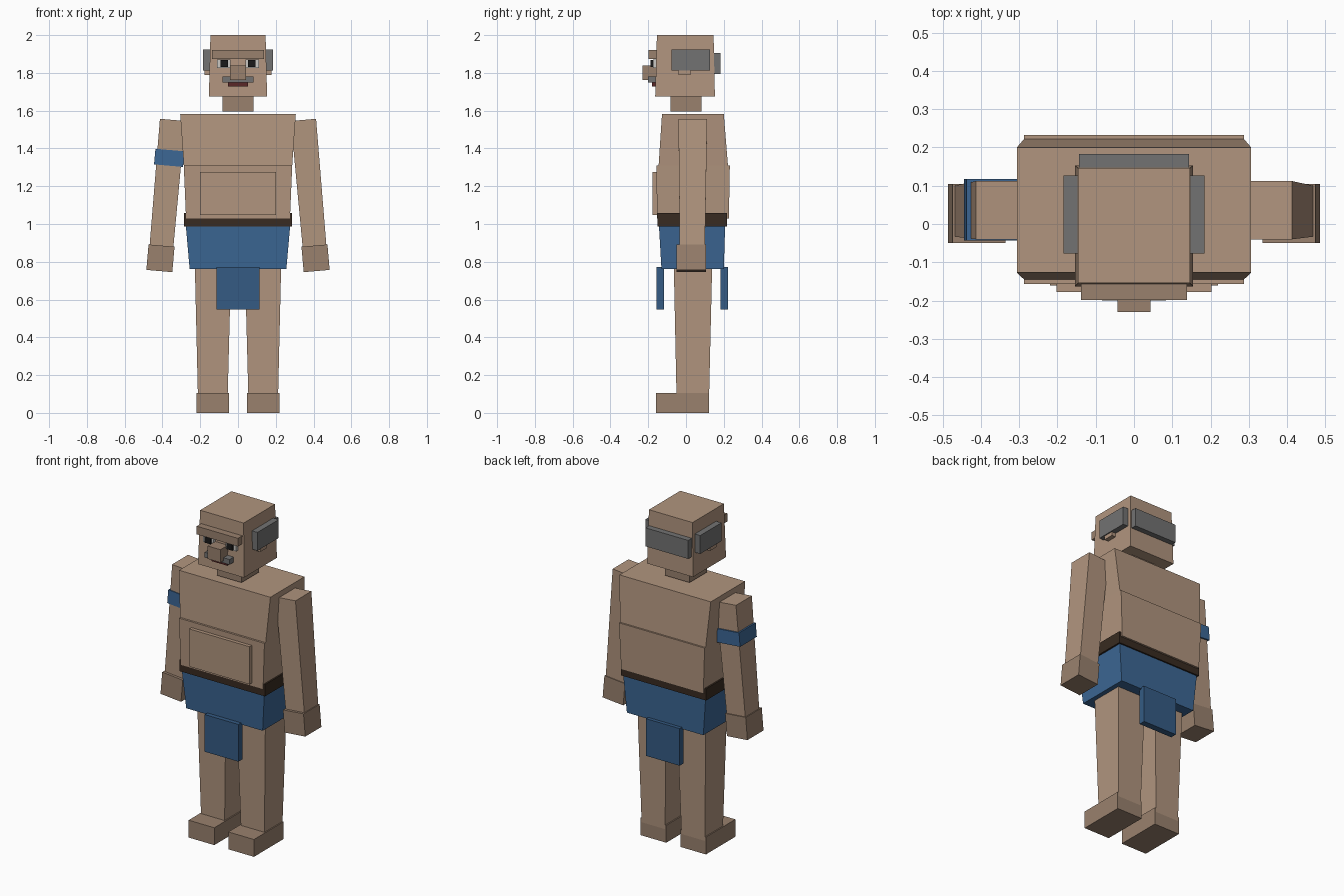
import bpy
from math import radians

if "Cube" in bpy.data.objects:
    bpy.data.objects.remove(bpy.data.objects["Cube"])


def material(name, r, g, b):
    m = bpy.data.materials.new(name)
    m.diffuse_color = (r, g, b, 1)
    m.use_nodes = True
    m.node_tree.nodes["Principled BSDF"].inputs["Base Color"].default_value = m.diffuse_color
    return m


SKIN = material("skin", 0.44, 0.30, 0.21)
DARK_SKIN = material("dark_skin", 0.32, 0.22, 0.155)
BLUE = material("blue_cloth", 0.045, 0.135, 0.30)
DEEP_BLUE = material("deep_blue_cloth", 0.035, 0.105, 0.23)
LEATHER = material("leather", 0.04, 0.024, 0.015)
HAIR = material("grey_hair", 0.17, 0.17, 0.17)
WHITE = material("eye_white", 0.6, 0.58, 0.55)
BLACK = material("black", 0.01, 0.01, 0.01)
LIP = material("lip", 0.10, 0.02, 0.02)


def block(name, mat, x, y, z, top_x=None, top_y=None, loc=(0, 0, 0), tilt=0):
    """Six-sided block; ranges are (min, max), optionally tapering to a top range."""
    verts = []
    for (x0, x1), (y0, y1), h in ((x, y, z[0]), (top_x or x, top_y or y, z[1])):
        verts += [(x0, y0, h), (x1, y0, h), (x1, y1, h), (x0, y1, h)]
    faces = [(3, 2, 1, 0), (4, 5, 6, 7)]
    faces += [(i, (i + 1) % 4, (i + 1) % 4 + 4, i + 4) for i in range(4)]
    mesh = bpy.data.meshes.new(name)
    mesh.from_pydata(verts, [], faces)
    mesh.materials.append(mat)
    ob = bpy.data.objects.new(name, mesh)
    ob.location = loc
    ob.rotation_euler = (0, radians(tilt), 0)
    bpy.context.collection.objects.link(ob)
    return ob


def sym(w):
    return (-w, w)


def side_range(s, a, b):
    return tuple(sorted((s * a, s * b)))


# Head and neck
block("head", SKIN, sym(0.154), (-0.163, 0.153), (1.675, 2.0), sym(0.146), (-0.154, 0.146))
block("neck", DARK_SKIN, sym(0.082), sym(0.083), (1.595, 1.69))

# Face
block("brow", DARK_SKIN, sym(0.138), (-0.198, -0.14), (1.873, 1.922))
block("nose", DARK_SKIN, sym(0.043), (-0.23, -0.14), (1.762, 1.84))
block("moustache", HAIR, sym(0.083), (-0.2, -0.14), (1.748, 1.78))
block("mouth", LIP, sym(0.053), (-0.18, -0.14), (1.727, 1.75))

# Back hair
block("back_hair", HAIR, sym(0.143), (0.13, 0.183), (1.793, 1.905))

# Torso
block("chest", SKIN, sym(0.287), (-0.145, 0.222), (1.31, 1.583), sym(0.306), (-0.127, 0.2))
block("belly", SKIN, sym(0.275), (-0.153, 0.227), (1.028, 1.31), sym(0.287), (-0.157, 0.232))
block("belly_panel", SKIN, sym(0.202), (-0.178, -0.13), (1.047, 1.275))
block("belt", LEATHER, sym(0.286), (-0.15, 0.216), (0.986, 1.057))

# Loincloth with front and back flaps
block("loincloth", BLUE, sym(0.256), (-0.13, 0.2), (0.762, 0.988), sym(0.276), (-0.143, 0.207))
block("front_flap", DEEP_BLUE, sym(0.113), (-0.157, -0.117), (0.547, 0.772))
block("back_flap", DEEP_BLUE, sym(0.113), (0.183, 0.222), (0.547, 0.772))

# Paired parts
for s, side in ((-1, "right"), (1, "left")):
    block(side + "_eye", WHITE, side_range(s, 0.04, 0.11), (-0.176, -0.14), (1.827, 1.87))
    block(side + "_pupil", BLACK, side_range(s, 0.053, 0.093), (-0.188, -0.15), (1.831, 1.867))
    block(side + "_ear", SKIN, side_range(s, 0.13, 0.178), (-0.04, 0.023), (1.79, 1.87))
    block(side + "_side_hair", HAIR, side_range(s, 0.135, 0.184), (-0.077, 0.127), (1.813, 1.924))
    block(side + "_leg", SKIN, side_range(s, 0.055, 0.212), (-0.05, 0.122), (0.08, 0.8),
          side_range(s, 0.036, 0.229), (-0.065, 0.139))
    block(side + "_foot", DARK_SKIN, side_range(s, 0.047, 0.219), (-0.16, 0.122), (0, 0.105))
    # Arms hang outward from the shoulder
    shoulder = dict(loc=(s * 0.3465, 0, 1.551), tilt=-5 * s)
    block(side + "_arm", SKIN, sym(0.063), (-0.033, 0.1), (-0.675, 0),
          sym(0.067), (-0.04, 0.112), **shoulder)
    block(side + "_hand", DARK_SKIN, sym(0.069), (-0.049, 0.105), (-0.803, -0.668), **shoulder)
    if s < 0:
        block("armband", BLUE, sym(0.077), (-0.043, 0.117), (-0.243, -0.16), **shoulder)
